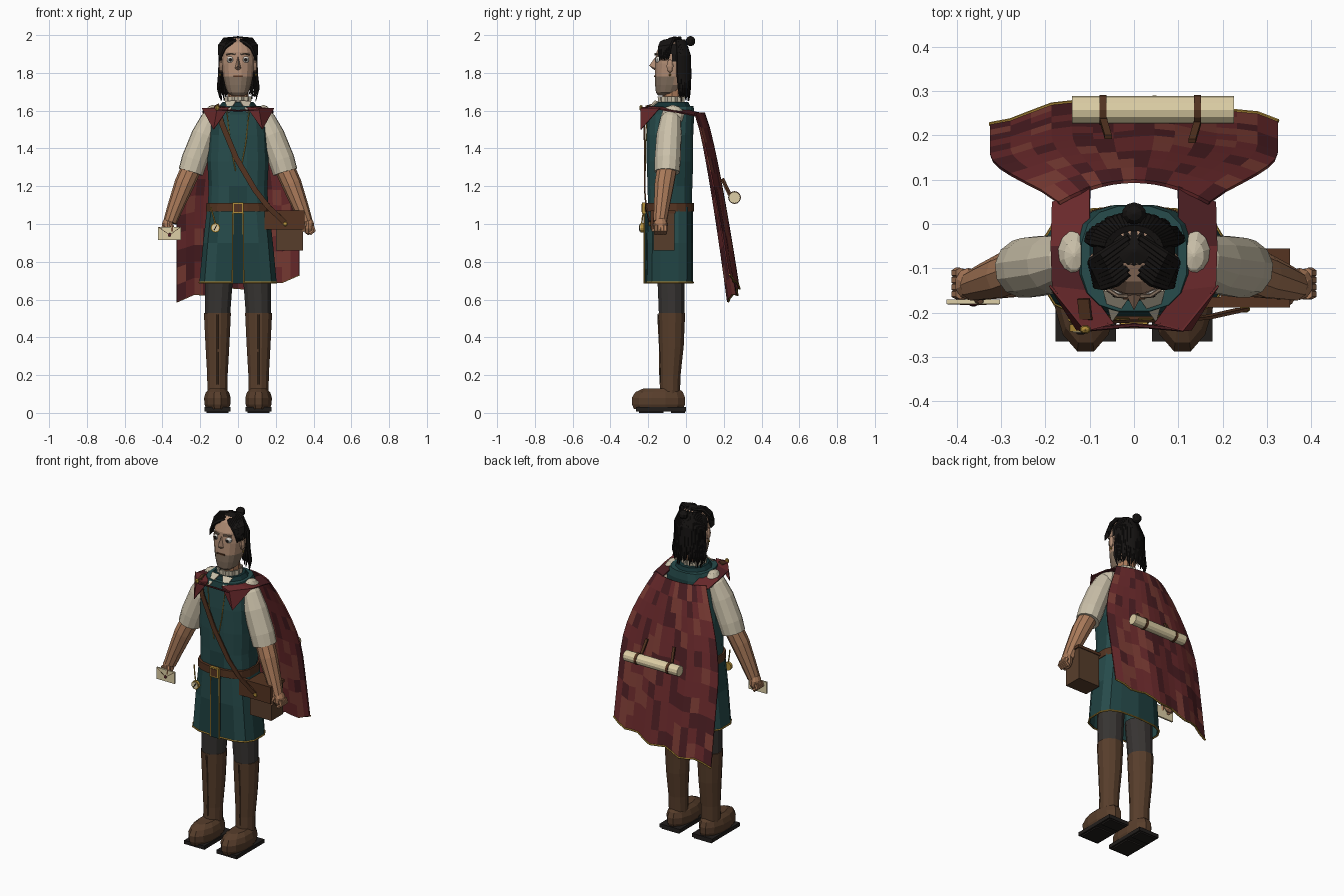
import bpy, bmesh, math, random
from mathutils import Vector

if "Cube" in bpy.data.objects:
    bpy.data.objects.remove(bpy.data.objects["Cube"])
random.seed(4)
R = random.uniform


def mat(name, h):
    m = bpy.data.materials.new(name)
    m.diffuse_color = [(int(h[i:i + 2], 16) / 255) ** 2.2 for i in (0, 2, 4)] + [1]
    m.use_nodes = True
    m.node_tree.nodes["Principled BSDF"].inputs["Base Color"].default_value = m.diffuse_color
    return m


TEAL, TEAL2, TEAL3 = mat("teal", "2b4d4d"), mat("teal_b", "254444"), mat("teal_dark", "1c3638")
RED, RED2, RED3 = mat("red", "6b2e30"), mat("red_b", "7c3f38"), mat("red_dark", "4e2428")
CREAM, PAPER, SKIN = mat("linen", "c9bfa8"), mat("paper", "dccda4"), mat("skin", "a8795a")
FACE, BEARD, HAIR = mat("face", "b08c74"), mat("stubble", "83705f"), mat("hair", "1c1a19")
LEATHER, STRAP, GOLD = mat("leather", "58402f"), mat("strap", "553726"), mat("gold", "b08c3c")
TROUSER, SOLE, WHITE = mat("trouser", "3a3735"), mat("sole", "262321"), mat("eye_white", "d8d4cc")


def mesh_obj(name, verts, faces, mats, solid=0):
    me = bpy.data.meshes.new(name)
    me.from_pydata([tuple(v) for v in verts], [], faces)
    bm = bmesh.new()
    bm.from_mesh(me)
    bmesh.ops.recalc_face_normals(bm, faces=bm.faces)
    bm.to_mesh(me)
    bm.free()
    mats = mats if isinstance(mats, list) else [mats]
    for m in mats:
        me.materials.append(m)
    for p in me.polygons:
        p.material_index = random.randrange(len(mats))
    ob = bpy.data.objects.new(name, me)
    bpy.context.collection.objects.link(ob)
    if solid:
        ob.modifiers.new("thickness", "SOLIDIFY").thickness = solid
    return ob


def ring(r, n, e=1.0):
    z, cx, cy, rx, ry = r
    sp = lambda c: math.copysign(abs(c) ** e, c)
    a = [2 * math.pi * (i + .5) / n for i in range(n)]
    return [(cx + rx * sp(math.cos(t)), cy + ry * sp(math.sin(t)), z) for t in a]


def loft(name, rings, mats, n=12, e=1.0, caps=True, solid=0):
    v = [p for r in rings for p in ring(r, n, e)]
    f = [(k * n + i, k * n + (i + 1) % n, (k + 1) * n + (i + 1) % n, (k + 1) * n + i)
         for k in range(len(rings) - 1) for i in range(n)]
    if caps:
        f += [tuple(range(n)), tuple(range(len(v) - n, len(v)))]
    return mesh_obj(name, v, f, mats, solid)


def tubes(name, paths, m, r=1.0, res=2, cyclic=False):
    """Each path is a list of (x, y, z[, radius factor])."""
    cu = bpy.data.curves.new(name + "_path", "CURVE")
    cu.dimensions, cu.bevel_depth, cu.bevel_resolution = "3D", r, res
    cu.use_fill_caps = True
    for path in paths:
        s = cu.splines.new("POLY")
        s.points.add(len(path) - 1)
        s.use_cyclic_u = cyclic
        for p, q in zip(s.points, path):
            p.co = (*q[:3], 1)
            p.radius = q[3] if len(q) > 3 else 1
    tmp = bpy.data.objects.new(name + "_path", cu)
    bpy.context.collection.objects.link(tmp)
    bpy.context.view_layer.update()
    me = bpy.data.meshes.new_from_object(tmp.evaluated_get(bpy.context.evaluated_depsgraph_get()))
    bpy.data.objects.remove(tmp)
    me.materials.clear()
    me.materials.append(m)
    for p in me.polygons:
        p.use_smooth = False
        p.material_index = 0
    ob = bpy.data.objects.new(name, me)
    bpy.context.collection.objects.link(ob)
    return ob


def box(name, x, y, z, m):
    v = [(a, b, c) for a in x for b in y for c in z]
    return mesh_obj(name, v, [(0, 1, 3, 2), (4, 5, 7, 6), (0, 1, 5, 4), (2, 3, 7, 6), (0, 2, 6, 4), (1, 3, 7, 5)], m)


def ball(name, c, s, m, n=12):
    k = n // 2
    rings = [(c[2] - s[2] * math.cos(math.pi * (i + .15) / (k + .3)), c[0], c[1],
              s[0] * math.sin(math.pi * (i + .15) / (k + .3)),
              s[1] * math.sin(math.pi * (i + .15) / (k + .3))) for i in range(k + 1)]
    return loft(name, rings, m, n)


# tunic, skirt, belt
loft("tunic", [(1.08, 0, -.085, .162, .118), (1.2, 0, -.085, .158, .12), (1.33, 0, -.085, .165, .125),
               (1.47, 0, -.085, .158, .125), (1.58, 0, -.08, .145, .125), (1.625, 0, -.078, .12, .12)],
     [TEAL, TEAL, TEAL2], 16, .75)
hem = (.69, 0, -.088, .208, .125)
loft("skirt", [(1.09, 0, -.085, .166, .122), (.9, 0, -.087, .188, .124), hem], [TEAL, TEAL2], 14, .65, False, .008)
tubes("skirt_hem_trim", [ring(hem, 14, .65)], GOLD, .005, 1, True)
loft("belt", [(1.065, 0, -.088, .172, .132), (1.11, 0, -.088, .17, .132)], STRAP, 16, .75)
box("belt_buckle", (-.03, .03), (-.232, -.215), (1.055, 1.115), GOLD)
box("buckle_inset", (-.022, .022), (-.235, -.225), (1.063, 1.107), STRAP)
box("front_panel", (-.028, .028), (-.222, -.205), (.685, 1.065), TEAL3)
tubes("panel_trim", [[(s * .028, -.222, 1.06), (s * .03, -.222, .685)] for s in (-1, 1)], GOLD, .004, 1)
tubes("tunic_trim", [[(s * .06, -.207, 1.6), (s * .04, -.214, 1.42), (s * .012, -.214, 1.28)] for s in (-1, 1)], GOLD, .003, 1)

# collars and neck
loft("tunic_collar", [(1.6, 0, -.075, .125, .115), (1.645, 0, -.075, .085, .09)], TEAL3, 12)
tubes("neck", [[(0, -.075, 1.58, .058), (0, -.072, 1.74, .052)]], SKIN, 1, 3)
ruff = [Vector((math.cos(t) * .066, math.sin(t) * .066 - .078, 0)) for t in [i * math.pi / 12 for i in range(24)]]
ruff = [(p.x * k, -.078 + (p.y + .078) * k, z) for z, o in ((1.635, .95), (1.675, 1.0))
        for i, p in enumerate(ruff) for k in [o + .13 * (i % 2)]]
mesh_obj("linen_collar", ruff, [(i, (i + 1) % 24, 24 + (i + 1) % 24, 24 + i) for i in range(24)], CREAM, .005)
for s in (-1, 1):
    mesh_obj("collar_tip", [(s * .01, -.165, 1.655), (s * .07, -.15, 1.65), (s * .05, -.222, 1.59)], [(0, 1, 2)], CREAM, .006)

# arms, legs, boots
for s, side in ((-1, "right"), (1, "left")):
    tubes(side + "_sleeve", [[(s * .13, -.075, 1.6, .03), (s * .142, -.08, 1.56, .054), (s * .18, -.09, 1.47, .067),
                              (s * .23, -.097, 1.34, .07), (s * .25, -.1, 1.275, .067)]], CREAM, 1, 4)
    ball(side + "_shoulder", (s * .135, -.07, 1.575), (.042, .062, .055), CREAM)
    tubes(side + "_forearm", [[(s * .245, -.1, 1.3, .054), (s * .285, -.115, 1.21, .053), (s * .335, -.13, 1.08, .042),
                               (s * .36, -.138, 1.01, .036)]], SKIN, 1, 3)
    ball(side + "_palm", (s * .373, -.135, .99), (.032, .038, .048), SKIN, 10)
    tubes(side + "_fingers", [[(s * .392, -.158 + i * .016, .99, 1.1), (s * .402, -.158 + i * .016, .965, 1.1),
                               (s * .38, -.16 + i * .016, .948, 1)] for i in range(4)]
          + [[(s * .36, -.155, 1.01, 1.1), (s * .348, -.172, .985, 1), (s * .35, -.175, .96, .8)]], SKIN, .0105, 1)
    x = s * .109
    loft(side + "_trouser_leg", [(.5, x, -.075, .068, .07), (.74, s * .1, -.08, .078, .075)], TROUSER)
    loft(side + "_boot_shaft", [(.1, x, -.085, .055, .055), (.2, x, -.082, .056, .055), (.35, x, -.076, .065, .066),
                                (.53, x, -.075, .074, .073)], LEATHER)
    loft(side + "_boot_foot", [(.02, x, -.145, .06, .135), (.045, x, -.146, .071, .145), (.08, x, -.146, .073, .146),
                               (.11, x, -.142, .063, .13), (.13, x, -.132, .042, .095)], LEATHER)
    tubes(side + "_boot_seam", [[(x, -.148, .52), (x, -.138, .33), (x, -.137, .15)]], LEATHER, .005, 1)
    box(side + "_boot_sole", (x - .068, x + .068), (-.265, 0), (.008, .03), SOLE)
    for y in ((-.25, -.12), (-.08, -.005)):
        box(side + "_sole_tread", (x - .058, x + .058), y, (0, .01), SOLE)

# head and face
head = loft("head", [(1.68, 0, -.11, .035, .038), (1.695, 0, -.1, .056, .06), (1.735, 0, -.088, .07, .077),
                     (1.78, 0, -.08, .08, .086), (1.85, 0, -.075, .087, .088), (1.91, 0, -.072, .085, .086),
                     (1.96, 0, -.065, .068, .066), (1.985, 0, -.06, .03, .03)], FACE, 16, .9)
head.data.materials.append(BEARD)
for p in head.data.polygons:
    p.material_index = int(p.center.z < 1.775 and p.center.y < -.06)
mesh_obj("nose", [(0, -.155, 1.895), (-.02, -.155, 1.82), (.02, -.155, 1.82), (0, -.195, 1.838), (0, -.168, 1.815)],
         [(0, 1, 3), (0, 3, 2), (1, 4, 3), (4, 2, 3), (0, 2, 4, 1)], FACE)
box("mouth", (-.025, .025), (-.17, -.155), (1.778, 1.785), STRAP)
for s in (-1, 1):
    ball("eyeball", (s * .04, -.144, 1.87), (.02, .02, .019), WHITE, 10)
    ball("iris", (s * .04, -.162, 1.87), (.009, .004, .01), SOLE, 8)
    tubes("eyebrow", [[(s * .015, -.163, 1.897), (s * .037, -.162, 1.902), (s * .06, -.147, 1.897)]], BEARD, .005, 1)
    ball("ear", (s * .09, -.085, 1.835), (.013, .02, .035), FACE, 8)
    ball("earring", (s * .095, -.085, 1.79), (.006, .006, .008), GOLD, 6)

# hair: cap, back locks, parted front locks, bun
cap = ball("hair_cap", (0, -.06, 1.88), (.095, .083, .113), HAIR, 18)
bm = bmesh.new()
bm.from_mesh(cap.data)
low = [f for f in bm.faces if (c := f.calc_center_median()).z < 1.875 - .75 * (c.y + .06)]
bmesh.ops.delete(bm, geom=low, context="FACES")
bm.to_mesh(cap.data)
bm.free()
locks = []
for i in range(28):
    t = math.radians(14 + 152 * i / 27)
    c, s = math.cos(t), math.sin(t)
    end = 1.645 + R(0, .04)
    locks.append([(c * .06, s * .05 - .06, 1.975, .8), (c * .095, s * .077 - .06, 1.89, 1.05), (c * .1, s * .08 - .06, 1.79, .9),
                  (c * .11 + R(-.006, .006), s * .075 - .055, 1.72, .7), (c * .1, s * .07 - .05, end, .15)])
for s in (-1, 1):
    for i in range(8):
        k = i / 7
        locks.append([(s * .012, -.03 - .08 * k, 1.985 - .015 * k, .8), (s * (.07 - .03 * k), -.07 - .06 * k, 1.978 - .02 * k, 1.1),
                      (s * (.095 - .025 * k), -.085 - .055 * k, 1.945 - .01 * k, 1), (s * (.098 - .013 * k), -.09 - .05 * k, 1.9, .7),
                      (s * (.1 - .008 * k), -.095 - .045 * k, 1.865, .15)])
tubes("hair_locks", locks, HAIR, .0105, 1)
ball("hair_bun", (0, .024, 1.968), (.028, .026, .027), HAIR, 10)

# patchwork cape
NU, NV = 14, 11


def cape(u, v):
    wave = math.sin(u * 9) * .008 * v
    half = .17 + .155 * math.sin(math.pi / 2 * min(1, v / .55))
    return (u * half, .1 + .178 * v ** .77 - .05 * u * u + wave,
            1.59 - v * (.93 - .06 * u + .012 * math.sin(u * 11)))


pts = [cape(2 * i / NU - 1, j / NV) for j in range(NV + 1) for i in range(NU + 1)]
W = NU + 1
mesh_obj("cape", pts, [(j * W + i, j * W + i + 1, (j + 1) * W + i + 1, (j + 1) * W + i) for j in range(NV) for i in range(NU)],
         [RED, RED, RED2, RED3], .008)
tubes("cape_hem_trim", [pts[-W:]], GOLD, .005, 1)
for s in (-1, 1):
    mesh_obj("cape_shoulder_band", [(s * .1, .085, 1.588), (s * .185, .05, 1.575), (s * .1, -.05, 1.618), (s * .188, -.05, 1.595),
                                    (s * .1, -.15, 1.622), (s * .185, -.14, 1.61), (s * .045, -.225, 1.62), (s * .11, -.24, 1.612)],
             [(0, 1, 3, 2), (2, 3, 5, 4), (4, 5, 7, 6)], [RED, RED3], .006)
    mesh_obj("cape_front_flap", [(s * .045, -.225, 1.62), (s * .192, -.14, 1.614), (s * .11, -.242, 1.614),
                                 (s * .13, -.24, 1.5)], [(0, 2, 3), (2, 1, 3)], RED, .005)
tubes("cape_cord", [[(-.11, -.238, 1.605), (0, -.228, 1.6), (.11, -.238, 1.605)]], RED3, .005, 1)
ball("cape_brooch", (-.11, -.238, 1.615), (.013, .01, .016), GOLD, 8)

# scroll strapped to the cape
tubes("scroll", [[(-.14, .257, 1.14), (.225, .257, 1.14)]], PAPER, .031, 4)
for x, dx in ((-.07, .012), (.143, -.012)):
    tubes("scroll_strap_loop", [[(x - .008, .257, 1.14), (x + .008, .257, 1.14)]], STRAP, .034, 4)
    mesh_obj("scroll_strap", [(x - .008, .232, 1.155), (x + .008, .232, 1.155), (x + dx + .008, .192, 1.24), (x + dx - .008, .192, 1.24)],
             [(0, 1, 2, 3)], STRAP, .01)

# satchel and diagonal strap
box("satchel_body", (.2, .345), (-.172, -.06), (.86, 1.06), LEATHER)
box("satchel_flap", (.14, .352), (-.188, -.165), (.97, 1.07), STRAP)
box("satchel_lid", (.195, .352), (-.188, -.055), (1.055, 1.072), STRAP)
ball("satchel_clasp", (.25, -.192, 1.0), (.012, .008, .012), GOLD, 8)
path = [(-.115, -.17, 1.632), (-.11, -.215, 1.62), (-.085, -.225, 1.53), (-.01, -.222, 1.35), (.09, -.222, 1.18),
        (.16, -.215, 1.09), (.245, -.196, 1.01)]
mesh_obj("satchel_strap", [(x + d, y, z + d * .5) for x, y, z in path for d in (-.013, .013)],
         [(2 * i, 2 * i + 1, 2 * i + 3, 2 * i + 2) for i in range(len(path) - 1)], STRAP, .007)

# compass on a chain, letter in hand
tubes("compass", [[(-.12, -.242, .98), (-.12, -.226, .98)]], GOLD, .025, 4)
tubes("compass_dial", [[(-.12, -.245, .98), (-.12, -.24, .98)]], PAPER, .019, 4)
tubes("compass_needle", [[(-.127, -.246, .967), (-.113, -.246, .993)]], SOLE, .003, 1)
tubes("compass_chain", [[(-.12, -.235, 1.0), (-.13, -.23, 1.04), (-.145, -.215, 1.09)]], GOLD, .004, 1)
box("letter", (-.423, -.302), (-.18, -.17), (.915, .985), PAPER)
tubes("letter_fold", [[(-.42, -.18, .983), (-.362, -.181, .942), (-.305, -.18, .983)]], STRAP, .0015, 1)
ball("letter_seal", (-.362, -.182, .943), (.01, .004, .01), RED3, 8)
